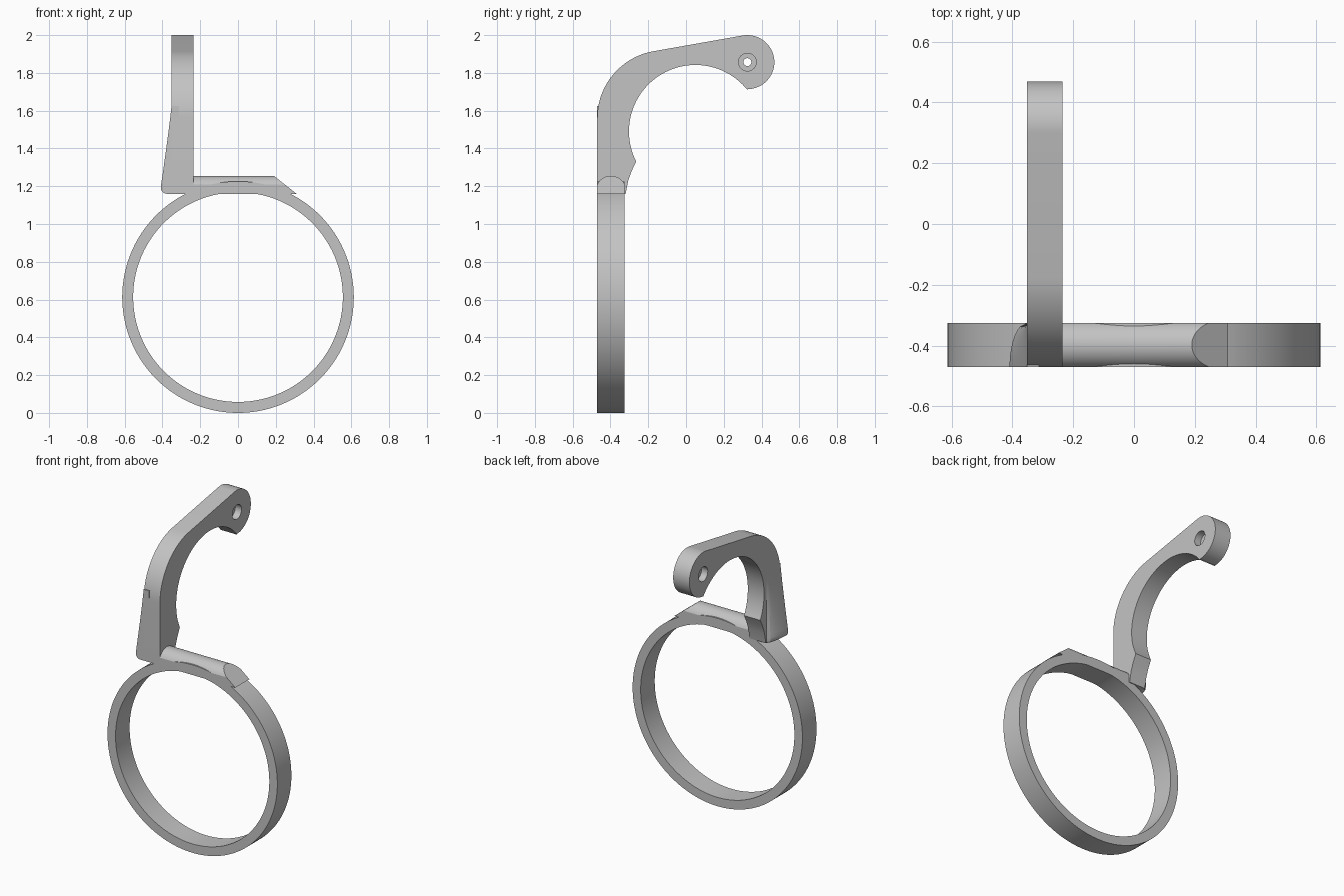
import bpy, bmesh
from math import pi, sin, cos, radians, sqrt

if "Cube" in bpy.data.objects:
    bpy.data.objects.remove(bpy.data.objects["Cube"], do_unlink=True)

grey = bpy.data.materials.new("plain grey")
grey.use_nodes = True
GREY = (0.55, 0.55, 0.55, 1)
grey.diffuse_color = GREY
grey.node_tree.nodes["Principled BSDF"].inputs["Base Color"].default_value = GREY

FRONT, BACK = -0.47, -0.325      # band depth range
MID = (FRONT + BACK) / 2
FLAT = 1.16                      # underside of the bar and arm


def finish(name, bm):
    bmesh.ops.recalc_face_normals(bm, faces=bm.faces)
    mesh = bpy.data.meshes.new(name)
    bm.to_mesh(mesh)
    bm.free()
    obj = bpy.data.objects.new(name, mesh)
    bpy.context.collection.objects.link(obj)
    mesh.materials.append(grey)
    return obj


def smooth(obj):
    bpy.ops.object.select_all(action='DESELECT')
    obj.select_set(True)
    bpy.context.view_layer.objects.active = obj
    bpy.ops.object.shade_smooth_by_angle(angle=radians(25))


def loft(name, sections, closed=False):
    """Skin a list of equal-length closed sections, capped unless looped."""
    bm = bmesh.new()
    loops = [[bm.verts.new(p) for p in s] for s in sections]
    n = len(loops[0])
    pairs = list(zip(loops, loops[1:]))
    if closed:
        pairs.append((loops[-1], loops[0]))
    else:
        bm.faces.new(loops[0])
        bm.faces.new(loops[-1])
    for a, b in pairs:
        for i in range(n):
            j = (i + 1) % n
            bm.faces.new((a[i], a[j], b[j], b[i]))
    return finish(name, bm)


def arc(cx, cy, r, start, end, n):
    angles = [radians(start + (end - start) * i / n) for i in range(n + 1)]
    return [(cx + r * cos(a), cy + r * sin(a)) for a in angles]


# Finger band, its inside flattened at the top
R_OUT, R_IN = 0.613, 0.555
sections = []
for i in range(160):
    a = 2 * pi * i / 160
    ox, oz = R_OUT * cos(a), R_OUT + R_OUT * sin(a)
    ix, iz = R_IN * cos(a), min(R_OUT + R_IN * sin(a), FLAT)
    sections.append([(ox, FRONT, oz), (ox, BACK, oz), (ix, BACK, iz), (ix, FRONT, iz)])
smooth(loft("band", sections, closed=True))

# Rounded top bar with a slanted end
TOP = 1.255
profile = [(FRONT, FLAT)] + arc(MID, 1.174, 0.081, 153.5, 26.5, 24) + [(BACK, FLAT)]
smooth(loft("top_bar", [
    [(-0.3, y, z) for y, z in profile],
    [(0.19 + (TOP - z) * 1.26, y, z) for y, z in profile]]))

# Hooked arm: side outline extruded across its width
ARM_L, ARM_R = -0.352, -0.235
outline = [(FRONT, FLAT)]
outline += arc(-0.11, 1.56, 0.36, 180, 100.5, 24)
outline += arc(0.325, 1.857, 0.143, 100.5, -90, 40)
outline += arc(0.05, 1.49, 0.352, 38.5, 207, 56)
outline += [(-0.288, 1.28), (-0.306, 1.23), (-0.32, FLAT)]
arm = loft("hook_arm", [[(x, y, z) for y, z in outline] for x in (ARM_L, ARM_R)])


# Pin hole through the tip, counterbored on both sides
def drill(x0, x1, radius):
    cutter = loft("hole_cutter", [
        [(x, y, z) for y, z in arc(0.325, 1.857, radius, 0, 348.75, 31)]
        for x in (x0, x1)])
    cutter.hide_render = True
    bpy.context.view_layer.objects.active = arm
    mod = arm.modifiers.new("hole", 'BOOLEAN')
    mod.operation = 'DIFFERENCE'
    mod.solver = 'EXACT'
    mod.object = cutter
    bpy.ops.object.modifier_apply(modifier=mod.name)
    bpy.data.objects.remove(cutter, do_unlink=True)


drill(ARM_L - 0.1, ARM_R + 0.1, 0.021)
drill(ARM_L - 0.1, ARM_L + 0.045, 0.047)
drill(ARM_R - 0.045, ARM_R + 0.1, 0.047)
smooth(arm)

# Flare at the foot of the arm, widest at the front, with a rounded lower corner
levels = [(FLAT, 0.025)]
levels += [(1.195 - 0.035 * cos(t), 0.025 + 0.032 * sin(t))
           for t in [pi / 2 * k / 8 for k in range(1, 9)]]
for k in range(1, 17):
    t = k / 16
    levels.append((1.195 + 0.43 * t, 0.057 * (1 - t) ** 1.1))
sections = []
for z, width in levels:
    ring = [(ARM_L + 0.04, BACK, z), (ARM_L + 0.04, FRONT, z)]
    for k in range(13):
        t = k / 12
        ring.append((ARM_L - width * sqrt(1 - t * t), FRONT + (BACK - FRONT) * t, z))
    sections.append(ring)
smooth(loft("arm_flare", sections))
